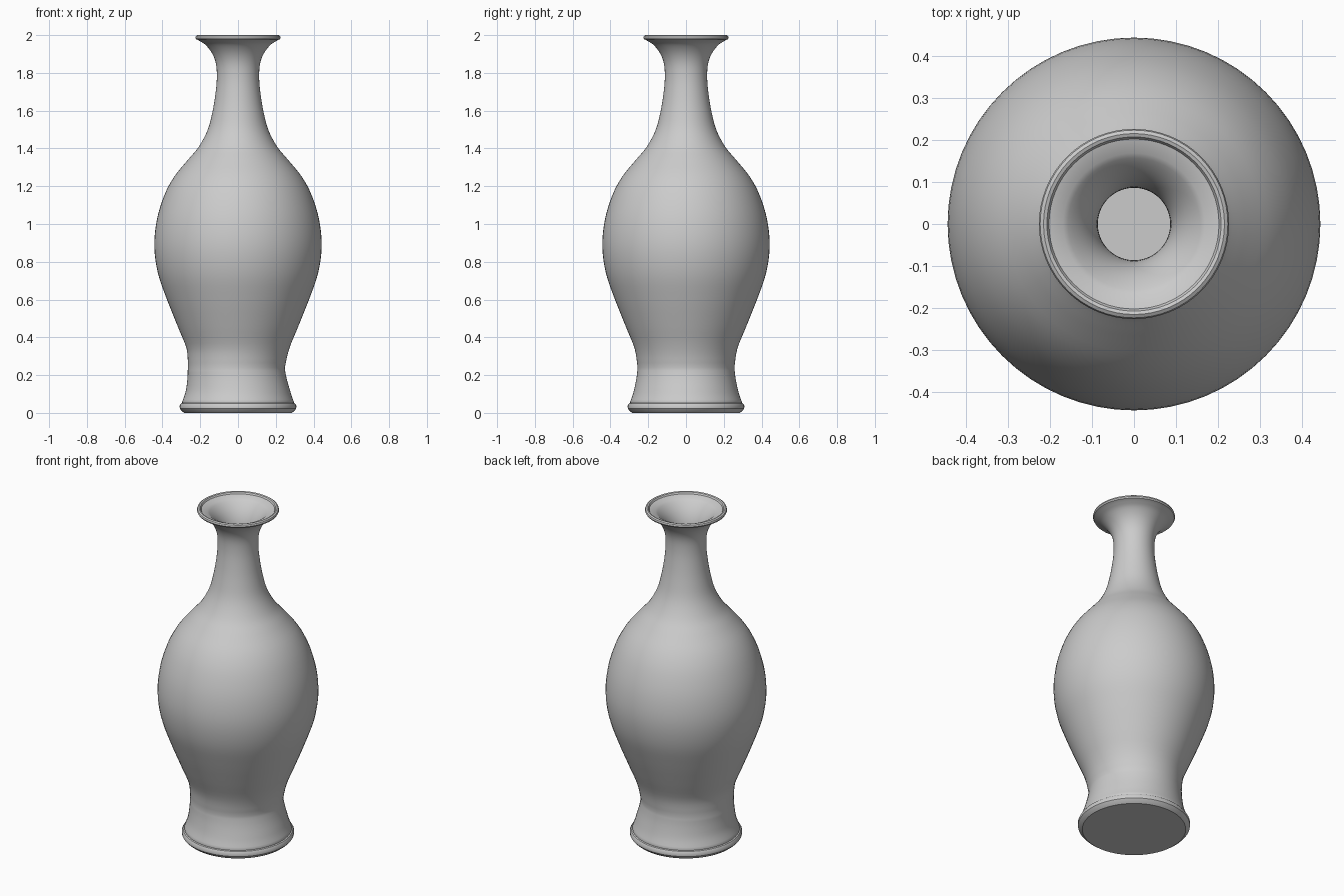
import bpy, bmesh, math
from mathutils import Vector

if "Cube" in bpy.data.objects:
    bpy.data.objects.remove(bpy.data.objects["Cube"])

SEGMENTS = 64
WALL = 0.026


def smooth_curve(points, steps=4):
    """Catmull-Rom curve through (radius, z) points."""
    p = [Vector(q) for q in points]
    p = [2 * p[0] - p[1]] + p + [2 * p[-1] - p[-2]]
    out = []
    for i in range(1, len(p) - 2):
        a, b, c, d = p[i - 1:i + 3]
        for s in range(steps):
            t = s / steps
            out.append(0.5 * (2 * b + (c - a) * t + (2 * a - 5 * b + 4 * c - d) * t * t
                              + (3 * b - a - 3 * c + d) * t ** 3))
    return out + [p[-2]]


def lathe(name, profile):
    bm = bmesh.new()
    verts = [bm.verts.new((q[0], 0, q[1])) for q in profile]
    edges = [bm.edges.new(pair) for pair in zip(verts, verts[1:])]
    bmesh.ops.spin(bm, geom=verts + edges, cent=(0, 0, 0), axis=(0, 0, 1),
                   angle=2 * math.pi, steps=SEGMENTS)
    bmesh.ops.remove_doubles(bm, verts=bm.verts, dist=0.0005)
    # The waist above the foot leans very slightly to one side
    for v in bm.verts:
        v.co.x -= 0.009 * max(0, 1 - abs(v.co.z - 0.23) / 0.11)
    bmesh.ops.recalc_face_normals(bm, faces=bm.faces)
    mesh = bpy.data.meshes.new(name)
    bm.to_mesh(mesh)
    bm.free()
    ob = bpy.data.objects.new(name, mesh)
    bpy.context.collection.objects.link(ob)
    bpy.context.view_layer.objects.active = ob
    ob.select_set(True)
    bpy.ops.object.shade_smooth_by_angle(angle=math.radians(35))
    return ob


# Foot: flat underside and a rounded bead with a crease above it
foot = [(0, 0.0), (0.285, 0.0), (0.298, 0.01), (0.308, 0.022),
        (0.309, 0.038), (0.302, 0.05), (0.295, 0.053)]

# Outer wall: flared foot, then waist, belly, shoulder, neck and mouth
flare = smooth_curve([(0.296, 0.057), (0.278, 0.11), (0.263, 0.18), (0.256, 0.24)])
body = smooth_curve([(0.256, 0.24), (0.272, 0.34), (0.32, 0.46), (0.376, 0.6),
                     (0.424, 0.74), (0.443, 0.88), (0.43, 1.02), (0.391, 1.15),
                     (0.338, 1.25), (0.265, 1.34), (0.207, 1.41), (0.16, 1.5),
                     (0.134, 1.6), (0.118, 1.7), (0.112, 1.78), (0.117, 1.85),
                     (0.138, 1.905), (0.174, 1.95), (0.212, 1.974)])
outer = flare[:-1] + body

# Lip: small rounded bead
lip = [(0.222, 1.978), (0.226, 1.986), (0.223, 1.995), (0.215, 2.0),
       (0.207, 1.997), (0.202, 1.988)]

# Inner wall: the outer wall pushed inwards, closed by a floor
inner = []
for a, b, c in zip(outer, outer[1:], outer[2:]):
    t = (c - a).normalized()
    q = b + WALL * Vector((-t.y, t.x))
    if 0.06 < q.y < 1.98 and q.x < 0.44:
        inner.append(q)
inner.reverse()
floor = [(inner[-1].x, 0.06), (0, 0.06)]

lathe("vase", foot + outer + lip + inner + floor)
